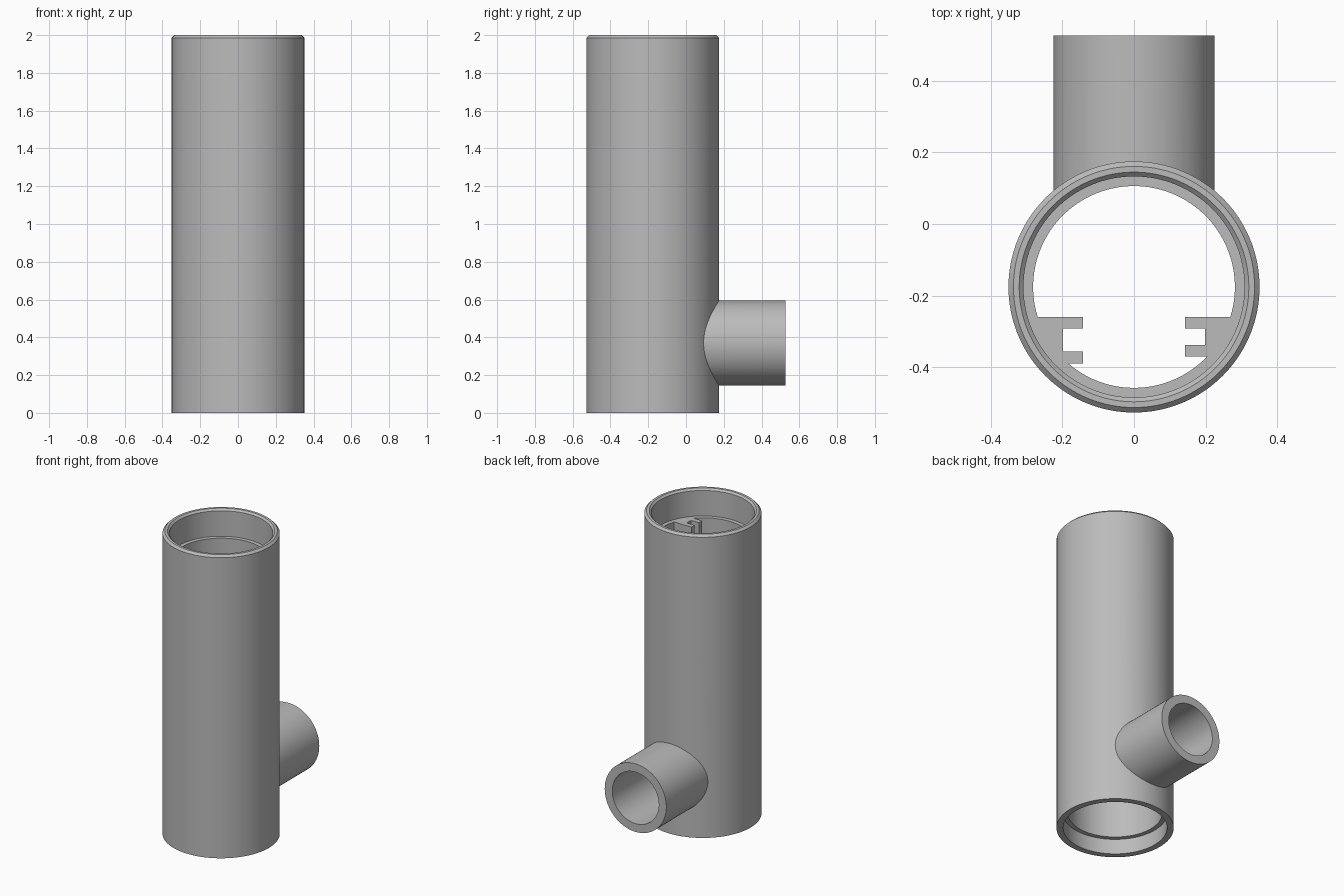
import bpy, bmesh, math
from mathutils import Matrix, Vector

cube = bpy.data.objects.get("Cube")
if cube:
    bpy.data.objects.remove(cube, do_unlink=True)

AXIS_Y = -0.176      # centre line of the upright tube
SEGMENTS = 128
BORE = 0.282

grey = bpy.data.materials.new("plain_grey")
grey.use_nodes = True
colour = (0.5, 0.5, 0.5, 1)
grey.diffuse_color = colour
grey.node_tree.nodes["Principled BSDF"].inputs["Base Color"].default_value = colour


def add_object(name, bm):
    bmesh.ops.recalc_face_normals(bm, faces=bm.faces)
    mesh = bpy.data.meshes.new(name)
    bm.to_mesh(mesh)
    bm.free()
    mesh.materials.append(grey)
    obj = bpy.data.objects.new(name, mesh)
    bpy.context.collection.objects.link(obj)
    return obj


def turned(name, profile, matrix):
    """Closed solid of revolution from (radius, height) points."""
    bm = bmesh.new()
    rings = []
    for r, z in profile:
        rings.append([bm.verts.new((r * math.cos(a), r * math.sin(a), z))
                      for a in (2 * math.pi * i / SEGMENTS for i in range(SEGMENTS))])
    for low, high in zip(rings, rings[1:]):
        for i in range(SEGMENTS):
            j = (i + 1) % SEGMENTS
            bm.faces.new((low[i], low[j], high[j], high[i]))
    bm.faces.new(rings[0])
    bm.faces.new(rings[-1])
    bm.transform(matrix)
    return add_object(name, bm)


def combine(target, other, operation):
    mod = target.modifiers.new(operation.lower(), "BOOLEAN")
    mod.operation, mod.solver, mod.object = operation, "EXACT", other
    bpy.context.view_layer.objects.active = target
    bpy.ops.object.modifier_apply(modifier=mod.name)
    bpy.data.objects.remove(other, do_unlink=True)


def smooth(obj):
    bpy.ops.object.select_all(action="DESELECT")
    obj.select_set(True)
    bpy.context.view_layer.objects.active = obj
    bpy.ops.object.shade_smooth_by_angle(angle=math.radians(25))


upright = Matrix.Translation((0, AXIS_Y, 0))
# Side pipe axis runs along +y at its own height
sideways = Matrix.Translation((0, AXIS_Y, 0.37)) @ Matrix.Rotation(-math.pi / 2, 4, "X")

# Outer shell with a chamfered top, joined with the side pipe
tube = turned("main_tube", [(0.351, 0), (0.351, 1.986), (0.337, 2)], upright)
combine(tube, turned("side_pipe", [(0.225, 0), (0.225, 0.703)], sideways), "UNION")

# Bore with a socket at each end and a bevelled top mouth
bore = [(0.311, -0.1), (0.311, 0.1), (BORE, 0.1), (BORE, 1.82),
        (0.309, 1.82), (0.309, 1.988), (0.321, 2), (0.321, 2.1)]
combine(tube, turned("bore_cutter", bore, upright), "DIFFERENCE")
combine(tube, turned("pipe_cutter", [(0.17, 0), (0.17, 0.8)], sideways), "DIFFERENCE")
smooth(tube)


def guide_rail(name, side, slot_top, slot_bottom, bottom, low=0.6, high=1.82):
    """C-shaped slot rail whose back follows the bore wall."""
    top, tip, back, r = -0.26, 0.142, 0.199, BORE + 0.002
    wall = [math.asin((y - AXIS_Y) / r) for y in (bottom, top)]
    points = [(tip, top), (tip, slot_top), (back, slot_top),
              (back, slot_bottom), (tip, slot_bottom), (tip, bottom)]
    for i in range(9):
        a = wall[0] + (wall[1] - wall[0]) * i / 8
        points.append((r * math.cos(a), AXIS_Y + r * math.sin(a)))
    bm = bmesh.new()
    face = bm.faces.new([bm.verts.new((side * x, y, low)) for x, y in points])
    grown = bmesh.ops.extrude_face_region(bm, geom=[face])["geom"]
    bmesh.ops.translate(bm, vec=Vector((0, 0, high - low)),
                        verts=[g for g in grown if isinstance(g, bmesh.types.BMVert)])
    smooth(add_object(name, bm))


# Facing slot rails inside the bore
guide_rail("left_guide_rail", 1, -0.292, -0.338, -0.371)
guide_rail("right_guide_rail", -1, -0.292, -0.356, -0.39)
